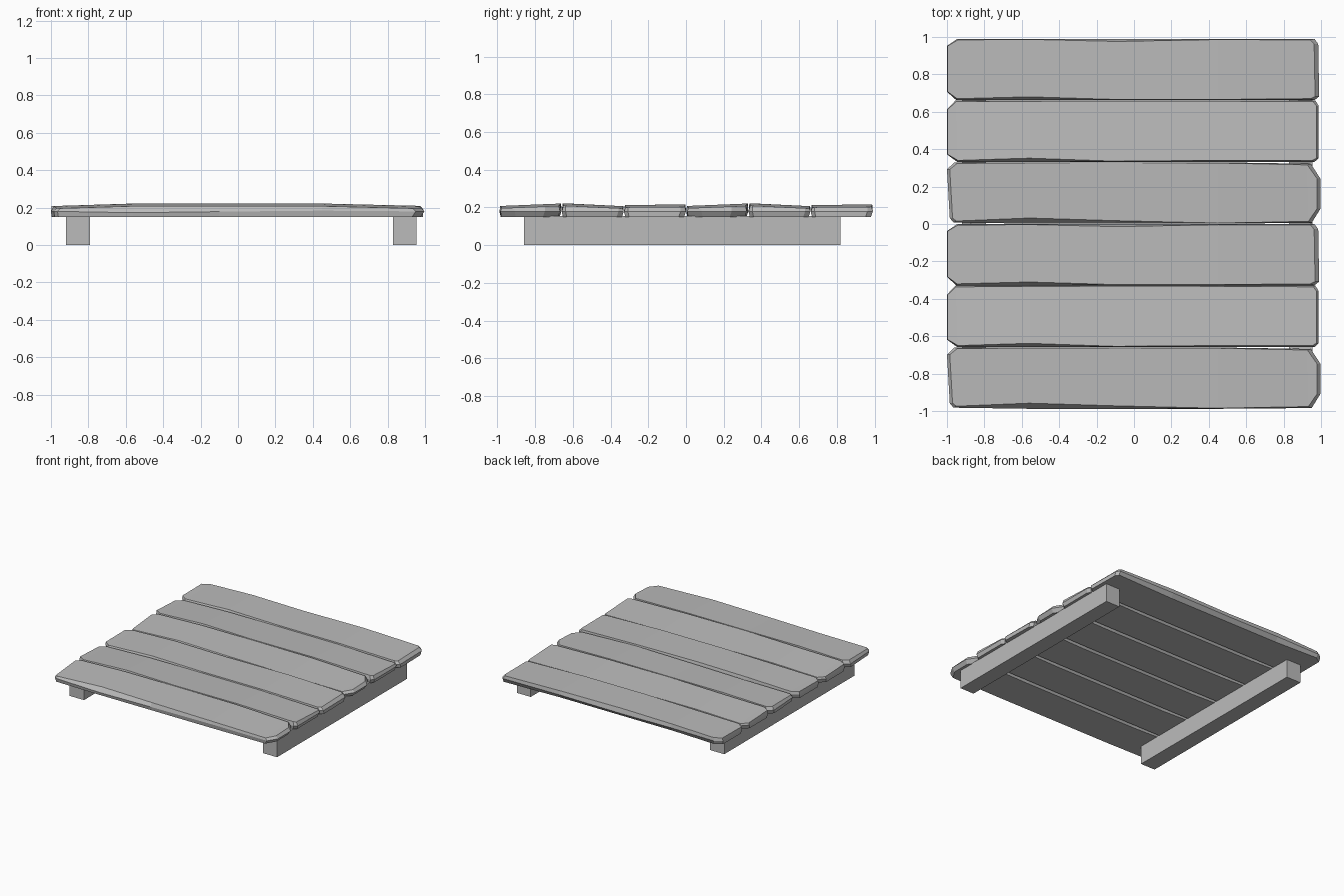
import bpy
import bmesh

cube = bpy.data.objects.get("Cube")
if cube:
    bpy.data.objects.remove(cube, do_unlink=True)

grey = bpy.data.materials.new("plain_grey")
grey.use_nodes = True
colour = (0.5, 0.5, 0.5, 1)
grey.diffuse_color = colour
grey.node_tree.nodes["Principled BSDF"].inputs["Base Color"].default_value = colour

BOTTOM = 0.15
WIDTH = 0.328
STATIONS = (-0.56, -0.1, 0.45)


def finish(bm, name):
    bmesh.ops.recalc_face_normals(bm, faces=bm.faces)
    mesh = bpy.data.meshes.new(name)
    bm.to_mesh(mesh)
    bm.free()
    mesh.materials.append(grey)
    obj = bpy.data.objects.new(name, mesh)
    bpy.context.collection.objects.link(obj)
    return obj


def plank(name, y0, left, right, front_cut, back_cut, z_front, z_back, top_in, low_in):
    """Worn plank made of three stacked outlines: bottom, widest and top."""
    # outline runs counter-clockwise: front edge, right end, back edge, left end
    front = [left[0]] + [(x, 0) for x in STATIONS] + [right[0]]
    back = [right[3]] + [(x, WIDTH) for x in reversed(STATIONS)] + [left[3]]
    outline = front + list(right[1:3]) + back + [left[2], left[1]]
    cuts = [0.008] + list(front_cut) + [0.008, 0, 0, 0.006] + list(back_cut) + [0.006, 0, 0]

    bm = bmesh.new()
    rings = [[], [], []]
    for (x, y), cut in zip(outline, cuts):
        end = abs(x) > 0.9
        side = 1 if x > 0 else -1
        toward = 1 if y < WIDTH / 2 else -1
        t = y / WIDTH
        top = z_front + (z_back - z_front) * t - (0.012 if end else 0)
        mid = 0.18 if end else 0.185 - cut * 0.4
        under = 0.006 if toward > 0 else (0.01 if end else 0.026)
        dx_top = side * top_in[x > 0] if end else 0
        dx_low = side * low_in[x > 0] if end else 0
        rings[0].append(bm.verts.new((x - dx_low, y0 + y + toward * under, BOTTOM)))
        rings[1].append(bm.verts.new((x, y0 + y, mid)))
        rings[2].append(bm.verts.new((x - dx_top, y0 + y + toward * cut, top)))

    count = len(outline)
    for low, high in zip(rings, rings[1:]):
        for i in range(count):
            j = (i + 1) % count
            bm.faces.new((low[i], low[j], high[j], high[i]))
    # cap both sides in strips so that each strip stays nearly flat
    n = len(front)
    for ring in (rings[0], rings[2]):
        f, r, b, l = ring[:n], ring[n:n + 2], ring[n + 2:2 * n + 2], ring[2 * n + 2:]
        b = b[::-1]
        for i in range(n - 1):
            bm.faces.new((f[i], f[i + 1], b[i + 1], b[i]))
        bm.faces.new((f[-1], r[0], r[1], b[-1]))
        bm.faces.new((f[0], b[0], l[0], l[1]))
    return finish(bm, name)


# three plank shapes, each used twice from front to back
rounded = dict(
    left=((-0.965, 0.006), (-0.985, 0.03), (-1, 0.29), (-0.96, WIDTH)),
    right=((0.95, 0.004), (0.997, 0.08), (0.997, 0.24), (0.945, 0.32)),
    front_cut=(0.03, 0.016, 0.003), back_cut=(0.004, 0.002, 0.003),
    z_front=0.208, z_back=0.221, top_in=(0.015, 0.018), low_in=(0.005, 0.02))
tilted = dict(
    left=((-0.945, 0), (-1, 0.04), (-1, 0.28), (-0.955, WIDTH)),
    right=((0.965, 0), (0.987, 0.02), (0.987, 0.3), (0.97, WIDTH)),
    front_cut=(0.02, 0.004, 0.008), back_cut=(0.003, 0.002, 0.004),
    z_front=0.222, z_back=0.207, top_in=(0.004, 0.012), low_in=(0.004, 0.01))
square = dict(
    left=((-0.95, 0), (-1, 0.045), (-1, 0.29), (-0.945, WIDTH)),
    right=((0.965, 0), (0.99, 0.02), (0.985, 0.3), (0.965, WIDTH)),
    front_cut=(0.018, 0.004, 0.004), back_cut=(0.004, 0.014, 0.003),
    z_front=0.213, z_back=0.216, top_in=(0.004, 0.022), low_in=(0.004, 0.002))

for i in range(6):
    shape = (rounded, tilted, square)[i % 3]
    plank("plank_%d" % (i + 1), -0.988 + i * 0.33, **shape)


def beam(name, x0, x1):
    """Plain square support running front to back below the planks."""
    bm = bmesh.new()
    bmesh.ops.create_cube(bm, size=1)
    for v in bm.verts:
        v.co.x = x1 if v.co.x > 0 else x0
        v.co.y = 0.82 if v.co.y > 0 else -0.86
        v.co.z = BOTTOM + 0.004 if v.co.z > 0 else 0
    return finish(bm, name)


beam("right_beam", -0.92, -0.79)
beam("left_beam", 0.83, 0.955)
